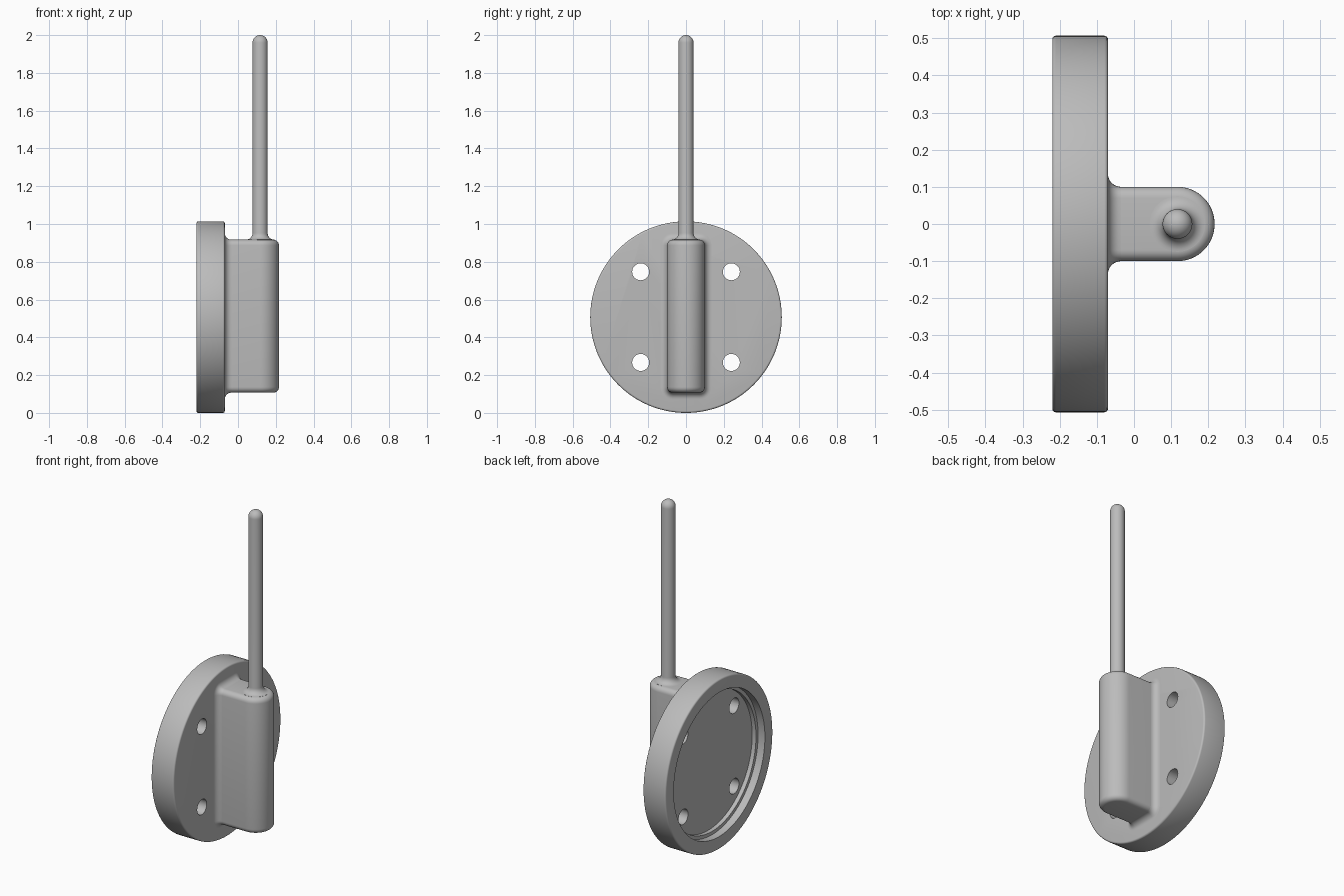
import bpy, bmesh
from math import sin, cos, pi
from mathutils import Vector

if "Cube" in bpy.data.objects:
    bpy.data.objects.remove(bpy.data.objects["Cube"], do_unlink=True)

grey = bpy.data.materials.new("plain grey")
grey.use_nodes = True
grey.diffuse_color = (0.5, 0.5, 0.5, 1)
grey.node_tree.nodes["Principled BSDF"].inputs["Base Color"].default_value = (0.5, 0.5, 0.5, 1)

R, CZ = 0.507, 0.507          # plate radius and centre height
FACE = -0.07                  # front face of the plate
ROD_X, HALF = 0.117, 0.1      # rod axis and block half width
LOW, HIGH = 0.107, 0.917      # block bottom and top
ROUND, FLARE = 0.03, 0.035    # edge rounding and fillet at the plate


def arc(cx, cy, r, a, b, n):
    """Points on an arc, angles given in quarter turns."""
    return [(cx + r * cos((a + (b - a) * i / n) * pi / 2),
             cy + r * sin((a + (b - a) * i / n) * pi / 2)) for i in range(n + 1)]


def loft(name, rings, caps=(True, True)):
    """Skin a list of equal closed rings of points into one object."""
    bm = bmesh.new()
    loops = [[bm.verts.new(p) for p in ring] for ring in rings]
    for a, b in zip(loops, loops[1:]):
        for i in range(len(a)):
            j = (i + 1) % len(a)
            bm.faces.new((a[i], a[j], b[j], b[i]))
    for loop, cap in zip((loops[0], loops[-1]), caps):
        if cap:
            bm.faces.new(loop)
    bmesh.ops.recalc_face_normals(bm, faces=bm.faces)
    mesh = bpy.data.meshes.new(name)
    bm.to_mesh(mesh)
    bm.free()
    mesh.materials.append(grey)
    obj = bpy.data.objects.new(name, mesh)
    bpy.context.collection.objects.link(obj)
    return obj


def circle(r, h, axis, centre, n):
    """Ring of radius r at height h along the x or z axis."""
    pts = [(r * cos(2 * pi * i / n), r * sin(2 * pi * i / n)) for i in range(n)]
    c = Vector(centre)
    return [c + Vector((h, u, v) if axis == "x" else (u, v, h)) for u, v in pts]


def smooth(obj):
    bpy.ops.object.select_all(action="DESELECT")
    obj.select_set(True)
    bpy.context.view_layer.objects.active = obj
    bpy.ops.object.shade_smooth_by_angle(angle=pi / 6)


# Round plate with a stepped recess in its back
edge = 0.01
profile = [(0.41, -0.15), (0.41, -0.175), (0.43, -0.175), (0.43, -0.22)]
profile += arc(R - edge, -0.22 + edge, edge, -1, 0, 4)
profile += arc(R - edge, FACE - edge, edge, 0, 1, 4)
plate = loft("round_plate", [circle(r, x, "x", (0, 0, CZ), 128) for r, x in profile])

# Four screw holes
for sy in (-1, 1):
    for sz in (-1, 1):
        centre = (0, sy * 0.24, CZ + sz * 0.24)
        cutter = loft("hole_cutter", [circle(0.045, x, "x", centre, 32) for x in (-0.3, 0.1)])
        cutter.hide_render = True
        cut = plate.modifiers.new("hole", "BOOLEAN")
        cut.operation, cut.solver, cut.object = "DIFFERENCE", "EXACT", cutter
        bpy.context.view_layer.objects.active = plate
        bpy.ops.object.modifier_apply(modifier=cut.name)
        bpy.data.objects.remove(cutter, do_unlink=True)
smooth(plate)


# Block with a half-round nose and rounded top and bottom edges
def block_ring(inset, z):
    w = HALF - inset
    pts = [(FACE - 0.01, -w)] + arc(ROD_X, 0, w, -1, 1, 32) + [(FACE - 0.01, w)]
    return [(x, y, z) for x, y in pts]


rim = [(ROUND - u, v) for u, v in arc(0, 0, ROUND, 0, 1, 6)]
rings = [block_ring(i, LOW + ROUND - v) for i, v in reversed(rim)]
rings += [block_ring(i, HIGH - ROUND + v) for i, v in rim]
smooth(loft("rod_block", rings))


# Fillet flaring from the block onto the plate
def flare_ring(offset, x):
    r = ROUND + offset
    y, top, low = HALF - ROUND, HIGH - ROUND, LOW + ROUND
    pts = arc(y, top, r, 0, 1, 6) + arc(-y, top, r, 1, 2, 6)
    pts += arc(-y, low, r, 2, 3, 6) + arc(y, low, r, 3, 4, 6)
    return [(x, u, v) for u, v in pts]


curve = arc(FLARE, FACE + FLARE, FLARE, 2, 3, 8)
smooth(loft("block_fillet", [flare_ring(o, x) for o, x in curve], (False, False)))

# Upright rod with a flared foot and a domed tip
rod_r, foot = 0.04, 0.035
profile = [(rod_r + foot, HIGH - 0.01)]
profile += arc(rod_r + foot, HIGH + foot, foot, 3, 2, 8)
profile += arc(0, 2 - rod_r, rod_r, 0, 0.98, 10)
smooth(loft("upright_rod", [circle(r, z, "z", (ROD_X, 0, 0), 40) for r, z in profile]))
